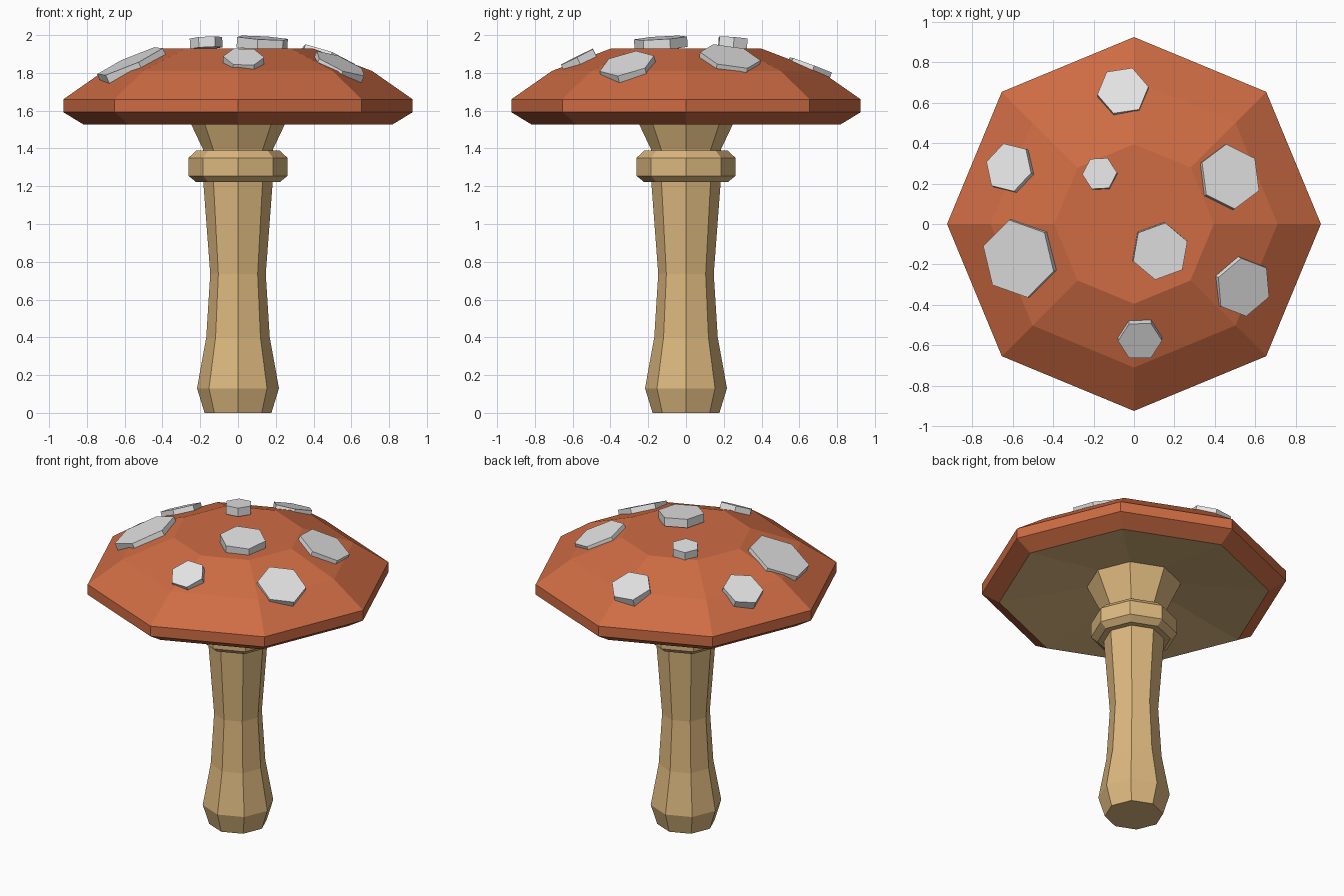
import bpy, bmesh, math
from mathutils import Vector, Matrix

if "Cube" in bpy.data.objects:
    bpy.data.objects.remove(bpy.data.objects["Cube"])


def material(name, rgb):
    m = bpy.data.materials.new(name)
    m.diffuse_color = (*rgb, 1)
    m.use_nodes = True
    m.node_tree.nodes["Principled BSDF"].inputs["Base Color"].default_value = m.diffuse_color
    return m


red = material("cap_red", (0.62, 0.15, 0.057))
tan = material("stem_tan", (0.72, 0.48, 0.21))
grey = material("spot_grey", (0.78, 0.78, 0.78))


def finish(name, bm, mats):
    mesh = bpy.data.meshes.new(name)
    bm.to_mesh(mesh)
    bm.free()
    for m in mats:
        mesh.materials.append(m)
    obj = bpy.data.objects.new(name, mesh)
    bpy.context.collection.objects.link(obj)
    return obj


def lathe(name, profile, mats, sides=8, closed=False, under=None):
    """Spin (radius, z) points into flat-sided rings, with end caps or a closed loop."""
    bm = bmesh.new()
    rings = []
    for r, z in profile:
        rings.append([bm.verts.new((r * math.cos(2 * math.pi * i / sides),
                                    r * math.sin(2 * math.pi * i / sides), z))
                      for i in range(sides)])
    pairs = list(zip(rings, rings[1:]))
    if closed:
        pairs.append((rings[-1], rings[0]))
    for k, (a, b) in enumerate(pairs):
        for i in range(sides):
            j = (i + 1) % sides
            f = bm.faces.new((a[i], a[j], b[j], b[i]))
            if k == under:
                f.material_index = 1
    if not closed:
        f = bm.faces.new(rings[0][::-1])
        if under is not None:
            f.material_index = 1
        bm.faces.new(rings[-1])
    bmesh.ops.recalc_face_normals(bm, faces=bm.faces)
    return finish(name, bm, mats)


# Stem: flared foot, narrow waist, flare under the cap
lathe("stem", [(0.177, 0), (0.217, 0.13), (0.168, 0.40), (0.147, 0.735),
               (0.185, 1.24), (0.185, 1.395), (0.287, 1.61)], [tan])

# Collar: chamfered ring around the stem
lathe("stem_collar", [(0.18, 1.222), (0.222, 1.222), (0.262, 1.255), (0.262, 1.35),
                      (0.222, 1.388), (0.18, 1.388)], [tan], closed=True)

# Cap: hollow tan underside, chamfered rim, stepped dome with flat top
lathe("cap", [(0.27, 1.61), (0.82, 1.528), (0.925, 1.592), (0.925, 1.66),
              (0.71, 1.81), (0.395, 1.93)], [red, tan], under=0)

# Spots: hexagonal plates tilted outwards
# (x, y, z of top centre, radius, outward slope, turn in degrees)
spots = [
    (-0.055, 0.66, 1.842, 0.128, 0.37, 9),
    (-0.62, 0.28, 1.83, 0.126, 0.48, 45),
    (-0.17, 0.25, 1.986, 0.086, 0.09, 3),
    (0.478, 0.235, 1.888, 0.163, 0.43, 36),
    (0.13, -0.135, 1.985, 0.143, 0.09, 20),
    (-0.572, -0.172, 1.862, 0.197, 0.46, 43),
    (0.543, -0.313, 1.85, 0.150, 0.50, 38),
    (0.03, -0.578, 1.885, 0.109, 0.50, 0),
]
THICK = 0.055
for n, (x, y, z, r, slope, turn) in enumerate(spots, 1):
    normal = Vector((x, y, 0)).normalized() * slope + Vector((0, 0, 1))
    tilt = Vector((0, 0, 1)).rotation_difference(normal).to_matrix().to_4x4()
    place = (Matrix.Translation((x, y, z)) @ tilt
             @ Matrix.Rotation(math.radians(turn), 4, 'Z')
             @ Matrix.Translation((0, 0, -THICK / 2)))
    bm = bmesh.new()
    # first corner turned onto the local x axis
    top = [bm.verts.new((r * math.cos(math.pi * i / 3), r * math.sin(math.pi * i / 3), THICK / 2))
           for i in range(6)]
    face = bm.faces.new(top)
    ext = bmesh.ops.extrude_face_region(bm, geom=[face], use_keep_orig=True)
    moved = [v for v in ext["geom"] if isinstance(v, bmesh.types.BMVert)]
    bmesh.ops.translate(bm, verts=moved, vec=(0, 0, -THICK))
    bmesh.ops.transform(bm, matrix=place, verts=bm.verts)
    bmesh.ops.recalc_face_normals(bm, faces=bm.faces)
    finish(f"cap_spot_{n}", bm, [grey])
